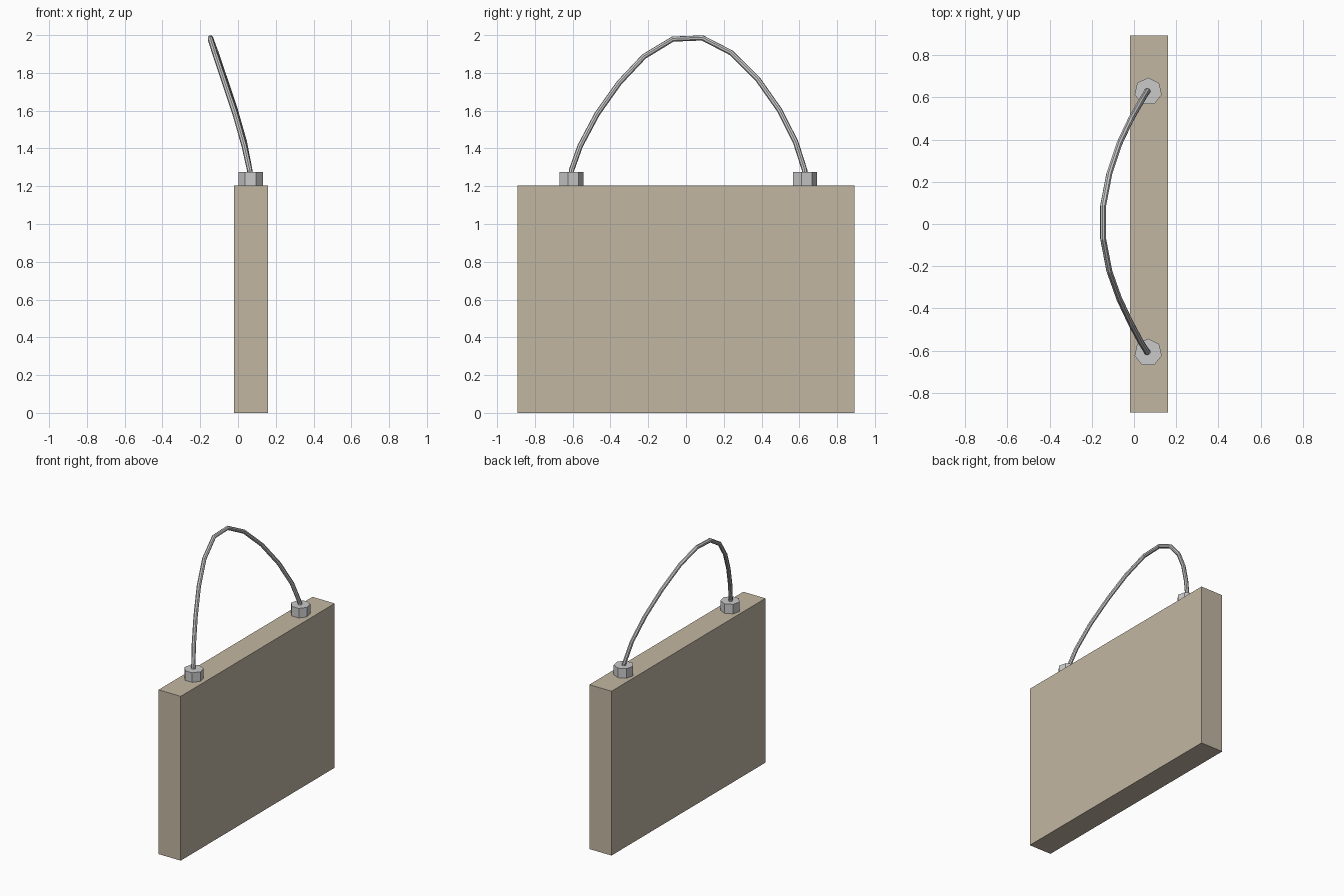
import bpy, bmesh, math
from mathutils import Matrix

if "Cube" in bpy.data.objects:
    bpy.data.objects.remove(bpy.data.objects["Cube"])


def material(name, colour):
    m = bpy.data.materials.new(name)
    m.diffuse_color = (*colour, 1)
    m.use_nodes = True
    m.node_tree.nodes["Principled BSDF"].inputs["Base Color"].default_value = m.diffuse_color
    return m


TAN = material("tan_board", (0.54, 0.47, 0.365))
GREY = material("light_grey_metal", (0.59, 0.59, 0.59))


def mesh_object(name, bm, mat):
    me = bpy.data.meshes.new(name)
    bm.to_mesh(me)
    bm.free()
    me.materials.append(mat)
    ob = bpy.data.objects.new(name, me)
    bpy.context.collection.objects.link(ob)
    return ob


# Flat slab
bm = bmesh.new()
bmesh.ops.create_cube(bm, size=1, matrix=Matrix.Translation((0.07, 0, 0.6025))
                      @ Matrix.Diagonal((0.18, 1.784, 1.205, 1)))
mesh_object("slab", bm, TAN)

# Seven-sided sockets, one corner pointing to +y
for name, y in (("socket_near", -0.609), ("socket_far", 0.627)):
    bm = bmesh.new()
    bmesh.ops.create_cone(bm, cap_ends=True, segments=7, radius1=0.066, radius2=0.066,
                          depth=0.075, matrix=Matrix.Translation((0.067, y, 1.2375)))
    # turn so that a corner sits at +y whatever the primitive's start angle
    v = bm.verts[:][0].co
    turn = math.pi / 2 - math.atan2(v.y - y, v.x - 0.067)
    bmesh.ops.rotate(bm, verts=bm.verts, cent=(0.067, y, 0), matrix=Matrix.Rotation(turn, 3, 'Z'))
    mesh_object(name, bm, GREY)

# Bowed wire handle leaning towards -x
path = [(0.067, -0.606, 1.25), (0.062, -0.606, 1.285), (0.033, -0.56, 1.414),
        (-0.015, -0.47, 1.583), (-0.07, -0.354, 1.747), (-0.117, -0.222, 1.887),
        (-0.146, -0.07, 1.979), (-0.146, 0.087, 1.985), (-0.117, 0.238, 1.907),
        (-0.07, 0.379, 1.768), (-0.015, 0.495, 1.603), (0.033, 0.58, 1.435),
        (0.062, 0.628, 1.285), (0.067, 0.63, 1.25)]
cu = bpy.data.curves.new("handle", 'CURVE')
cu.dimensions = '3D'
cu.bevel_depth = 0.0145
cu.bevel_resolution = 2
cu.use_fill_caps = True
sp = cu.splines.new('POLY')
sp.use_smooth = False
sp.points.add(len(path) - 1)
for p, co in zip(sp.points, path):
    p.co = (*co, 1)
cu.materials.append(GREY)
handle = bpy.data.objects.new("handle", cu)
bpy.context.collection.objects.link(handle)
